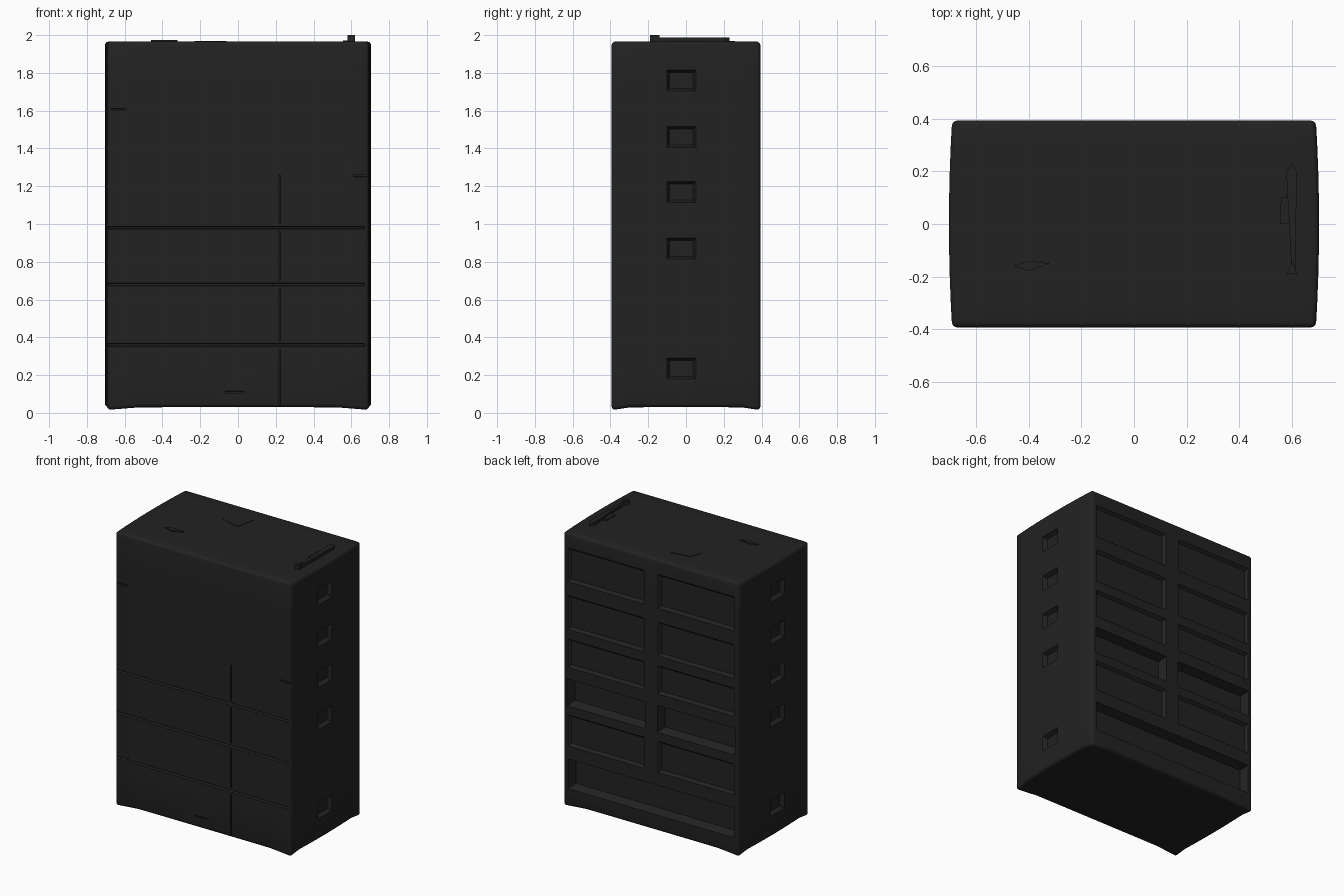
import bpy, bmesh
from mathutils import Vector

if "Cube" in bpy.data.objects:
    bpy.data.objects.remove(bpy.data.objects["Cube"])

black = bpy.data.materials.new("charcoal black")
black.diffuse_color = (0.016, 0.016, 0.016, 1)
black.use_nodes = True
black.node_tree.nodes["Principled BSDF"].inputs["Base Color"].default_value = black.diffuse_color


def make_object(name, bm):
    bmesh.ops.recalc_face_normals(bm, faces=bm.faces)
    me = bpy.data.meshes.new(name)
    bm.to_mesh(me)
    bm.free()
    ob = bpy.data.objects.new(name, me)
    bpy.context.collection.objects.link(ob)
    me.materials.append(black)
    return ob


def apply_all(ob):
    bpy.context.view_layer.objects.active = ob
    for m in list(ob.modifiers):
        bpy.ops.object.modifier_apply(modifier=m.name)


def recess(bm, centre, normal, u, half_u, half_z, depth, taper):
    """Tapered block that sinks into a face at centre, narrowing inwards."""
    c, n, u, w = Vector(centre), Vector(normal), Vector(u), Vector((0, 0, 1))
    rings = []
    for d, s in ((0.05, 0), (0.012, 0), (-depth, taper)):
        rings.append([bm.verts.new(c + n * d + u * a * (half_u - s) + w * b * (half_z - s))
                      for a, b in ((-1, -1), (1, -1), (1, 1), (-1, 1))])
    bm.faces.new(rings[0])
    bm.faces.new(rings[-1][::-1])
    for r, q in zip(rings, rings[1:]):
        for i in range(4):
            j = (i + 1) % 4
            bm.faces.new((r[i], r[j], q[j], q[i]))


# Cabinet body with slightly bulging sides and an arched underside
bm = bmesh.new()
bmesh.ops.create_cube(bm, size=2)
bmesh.ops.subdivide_edges(bm, edges=bm.edges[:], cuts=7, use_grid_fill=True)
for v in bm.verts:
    x, y, z = v.co
    v.co.x = x * (0.705 - 0.012 * y * y)
    v.co.y = y * 0.394
    lift = 0.03 - 0.018 * max(abs(x) ** 12, 0) * abs(y) ** 12
    v.co.z = lift + (z + 1) / 2 * (1.966 - lift)
body = make_object("cabinet_body", bm)
bev = body.modifiers.new("round", 'BEVEL')
bev.width, bev.segments, bev.limit_method = 0.02, 3, 'ANGLE'
bev.angle_limit = 0.9
apply_all(body)

X, Y = (1, 0, 0), (0, 1, 0)
cut_sets = []

# Hand holes in both sides
bm = bmesh.new()
for s in (-1, 1):
    for z in (1.76, 1.46, 1.17, 0.87, 0.235):
        recess(bm, (s * 0.705, -0.025, z), (s, 0, 0), Y, 0.083, 0.062, 0.03, 0.02)
cut_sets.append(bm)

# Drawer gaps across the front
bm = bmesh.new()
for z in (0.98, 0.68, 0.36):
    recess(bm, (-0.01, -0.394, z), (0, -1, 0), X, 0.68, 0.009, 0.022, 0.004)
cut_sets.append(bm)

# Upright seam and fainter upper gaps on the front
bm = bmesh.new()
for z, h in ((0.19, 0.15), (0.52, 0.14), (0.83, 0.13), (1.13, 0.13)):
    recess(bm, (0.22, -0.394, z), (0, -1, 0), X, 0.005, h, 0.012, 0.002)
for x, z, h in ((-0.64, 1.605, 0.05), (0.65, 1.255, 0.04), (-0.02, 0.11, 0.05)):
    recess(bm, (x, -0.394, z), (0, -1, 0), X, h, 0.007, 0.008, 0.003)
cut_sets.append(bm)

# Compartments in the back, two columns and a full width one at the foot
bm = bmesh.new()
for s in (-1, 1):
    for z, h, d in ((1.74, 0.13, 0.02), (1.40, 0.13, 0.02), (1.11, 0.11, 0.02),
                    (0.83, 0.10, 0.06), (0.56, 0.12, 0.02)):
        recess(bm, (s * 0.355, 0.394, z), (0, 1, 0), X, 0.31, h, d, 0.025)
recess(bm, (0, 0.394, 0.25), (0, 1, 0), X, 0.66, 0.11, 0.06, 0.025)
cut_sets.append(bm)

for bm in cut_sets:
    cutter = make_object("cutter", bm)
    cutter.hide_render = True
    mod = body.modifiers.new("cut", 'BOOLEAN')
    mod.operation, mod.solver, mod.object = 'DIFFERENCE', 'EXACT', cutter
    apply_all(body)
    bpy.data.objects.remove(cutter)


def plate(name, pts, z0, z1):
    """Thin extruded outline."""
    bm = bmesh.new()
    f = bm.faces.new([bm.verts.new((x, y, z0)) for x, y in pts])
    ext = bmesh.ops.extrude_face_region(bm, geom=[f])
    for v in ext["geom"]:
        if isinstance(v, bmesh.types.BMVert):
            v.co.z = z1
    return make_object(name, bm)


# Small raised scraps on the top
plate("top_ridge", [(0.58, 0.2), (0.6, -0.17), (0.615, -0.17), (0.62, 0.2), (0.6, 0.23)], 1.96, 1.988)
plate("ridge_tip", [(0.58, -0.19), (0.62, -0.19), (0.605, -0.14)], 1.96, 2.0)
plate("ridge_tab", [(0.555, 0), (0.59, 0), (0.59, 0.1), (0.56, 0.1)], 1.96, 1.972)
plate("top_patch", [(-0.23, 0.16), (-0.09, 0.12), (-0.06, 0.26), (-0.2, 0.24)], 1.96, 1.969)
plate("top_chip", [(-0.46, -0.16), (-0.4, -0.18), (-0.32, -0.15), (-0.4, -0.14)], 1.96, 1.973)

for ob in bpy.context.scene.objects:
    ob.select_set(True)
bpy.context.view_layer.objects.active = body
bpy.ops.object.shade_smooth_by_angle(angle=0.6)
